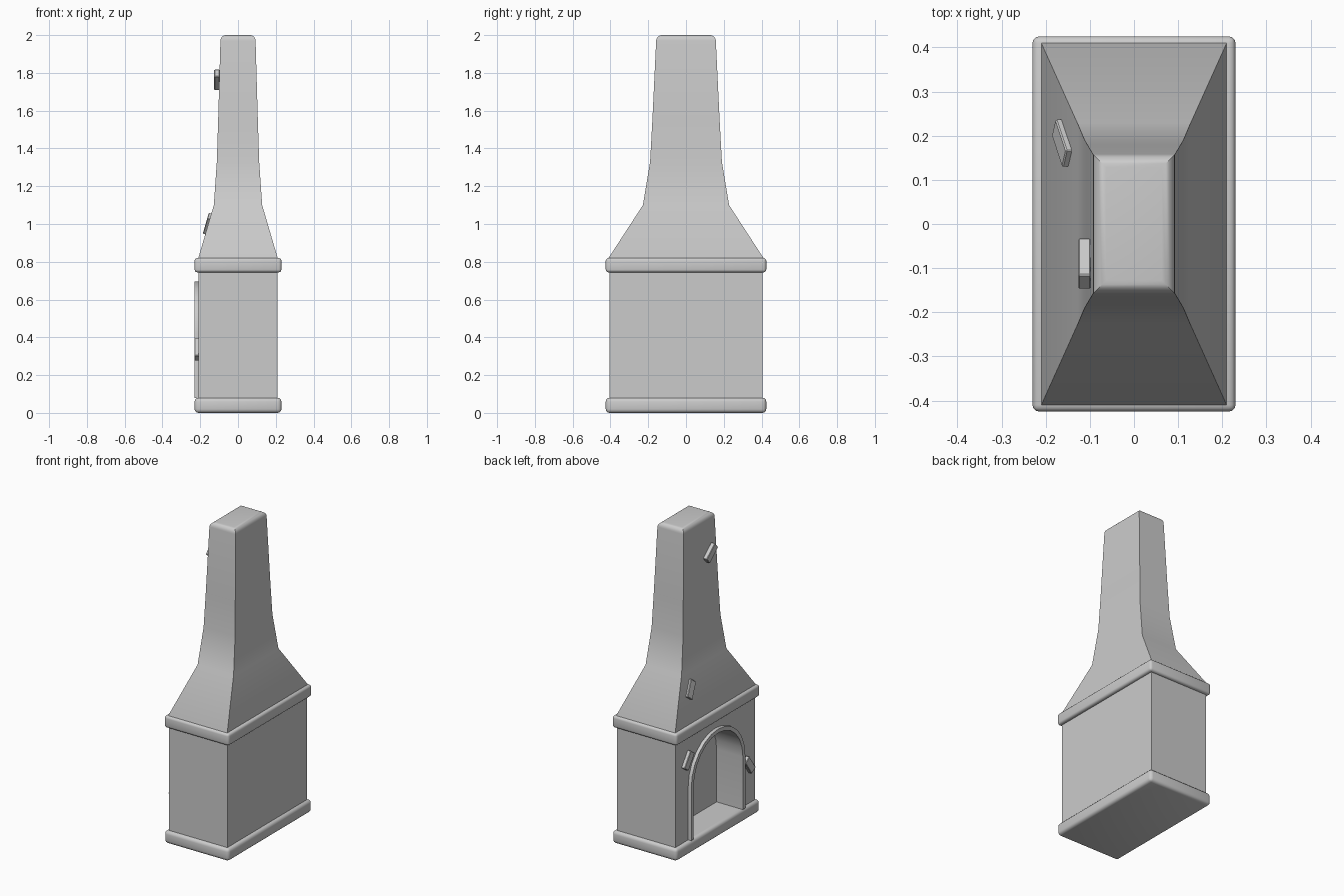
import bpy
import bmesh
from math import cos, sin, pi, radians
from mathutils import Matrix

cube = bpy.data.objects.get("Cube")
if cube:
    bpy.data.objects.remove(cube, do_unlink=True)

stone = bpy.data.materials.new("grey_stone")
stone.use_nodes = True
GREY = (0.6, 0.6, 0.6, 1)
stone.diffuse_color = GREY
stone.node_tree.nodes["Principled BSDF"].inputs["Base Color"].default_value = GREY


def finish(name, bm, smooth=True):
    """Turn a bmesh into a named stone object."""
    bmesh.ops.recalc_face_normals(bm, faces=bm.faces)
    mesh = bpy.data.meshes.new(name)
    bm.to_mesh(mesh)
    bm.free()
    mesh.materials.append(stone)
    obj = bpy.data.objects.new(name, mesh)
    bpy.context.collection.objects.link(obj)
    if smooth:
        bpy.ops.object.select_all(action='DESELECT')
        obj.select_set(True)
        bpy.context.view_layer.objects.active = obj
        bpy.ops.object.shade_smooth_by_angle(angle=radians(35))
    return obj


def box(name, size, center, bevel=0, segments=3, rotation=Matrix()):
    bm = bmesh.new()
    bmesh.ops.create_cube(bm, size=1)
    bmesh.ops.scale(bm, vec=size, verts=bm.verts)
    if bevel:
        bmesh.ops.bevel(bm, geom=bm.edges[:], offset=bevel, segments=segments,
                        profile=0.5, affect='EDGES')
    bmesh.ops.transform(bm, matrix=Matrix.Translation(center) @ rotation, verts=bm.verts)
    return finish(name, bm, bool(bevel))


def prism(name, outline, x0, x1):
    """Extrude a (y, z) outline along x."""
    bm = bmesh.new()
    face = bm.faces.new([bm.verts.new((x0, y, z)) for y, z in outline])
    moved = bmesh.ops.extrude_face_region(bm, geom=[face], use_keep_orig=True)["geom"]
    bmesh.ops.translate(bm, vec=(x1 - x0, 0, 0),
                        verts=[v for v in moved if isinstance(v, bmesh.types.BMVert)])
    return finish(name, bm)


def arch(radius, foot, spring=0.42, steps=12):
    """Arch outline from the right foot over the crown to the left foot."""
    curve = [(radius * cos(pi * i / steps), spring + radius * sin(pi * i / steps))
             for i in range(steps + 1)]
    return [(radius, foot)] + curve + [(-radius, foot)]


# Plinth and mantel with rounded edges
box("plinth", (0.46, 0.85, 0.08), (0, 0, 0.04), 0.02)
box("mantel", (0.46, 0.85, 0.076), (0, 0, 0.782), 0.015)

# Firebox body with an arched niche
body = box("firebox_body", (0.416, 0.81, 0.69), (0, 0, 0.415))
cutter = prism("niche_cutter", arch(0.25, 0.08), -0.3, -0.043)
cutter.hide_render = True
cut = body.modifiers.new("niche", 'BOOLEAN')
cut.operation = 'DIFFERENCE'
cut.solver = 'EXACT'
cut.object = cutter
bpy.context.view_layer.objects.active = body
bpy.ops.object.modifier_apply(modifier=cut.name)
bpy.data.objects.remove(cutter, do_unlink=True)
bpy.ops.object.select_all(action='DESELECT')
body.select_set(True)
bpy.ops.object.shade_smooth_by_angle(angle=radians(35))

# Raised surround of the opening
prism("arch_surround", arch(0.275, 0.08) + arch(0.25, 0.08)[::-1], -0.23, -0.2)

# Hood and chimney: rectangular rings of (half x, half y, z), rounded at the top
rings = [(0.21, 0.41, 0.81), (0.21, 0.41, 0.82), (0.128, 0.228, 1.1),
         (0.112, 0.19, 1.33), (0.105, 0.178, 1.55)]
R = 0.03
for i in range(6):
    a = pi / 2 * i / 5
    rings.append((0.093 - R * (1 - cos(a)), 0.158 - R * (1 - cos(a)), 2 - R + R * sin(a)))
bm = bmesh.new()
loops = [[bm.verts.new((sx * x, sy * y, z))
          for sx, sy in ((-1, -1), (1, -1), (1, 1), (-1, 1))] for x, y, z in rings]
for low, high in zip(loops, loops[1:]):
    for i in range(4):
        j = (i + 1) % 4
        bm.faces.new((low[i], low[j], high[j], high[i]))
bm.faces.new(loops[0][::-1])
bm.faces.new(loops[-1])
finish("chimney_hood", bm)

# Loose bricks standing proud of the wall: centre, tilt, lean
bricks = {
    "chimney_brick": ((-0.112, -0.09, 1.763), 41, 0),
    "hood_brick": ((-0.157, 0.183, 1.0), 50, 16),
    "upper_wall_brick": ((-0.216, 0.29, 0.6), 55, 0),
    "lower_wall_brick": ((-0.216, -0.33, 0.335), 125, 0),
}
for name, (center, tilt, lean) in bricks.items():
    turn = Matrix.Rotation(radians(lean), 4, 'Y') @ Matrix.Rotation(radians(-tilt), 4, 'X')
    box(name, (0.028, 0.112, 0.05), center, 0.003, 1, turn)
